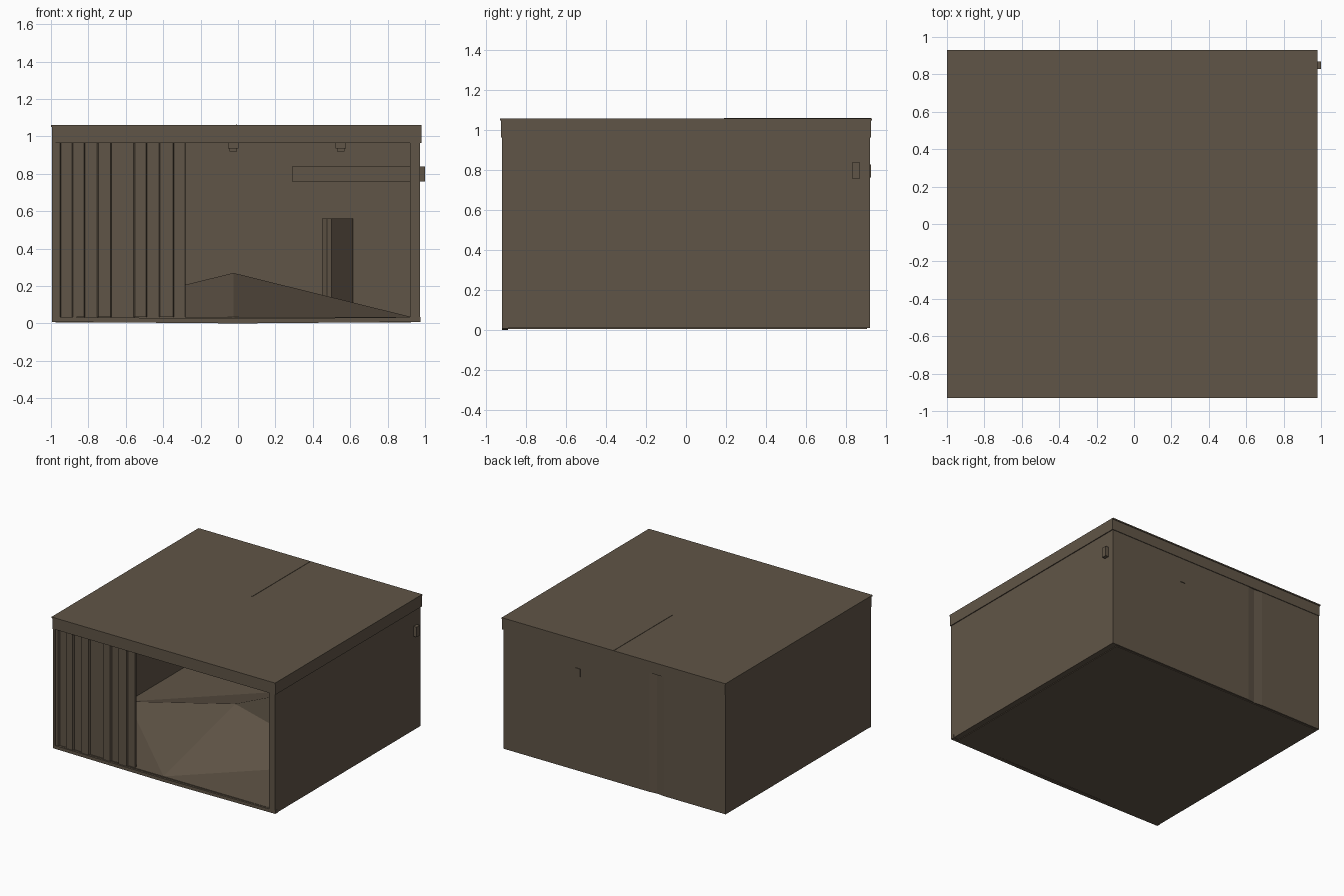
import bpy
import bmesh

cube = bpy.data.objects.get("Cube")
if cube:
    bpy.data.objects.remove(cube, do_unlink=True)

# One weathered brown colour for the whole shed
brown = bpy.data.materials.new("weathered brown")
brown.use_nodes = True
COLOUR = (0.118, 0.091, 0.063, 1)
brown.diffuse_color = COLOUR
bsdf = brown.node_tree.nodes["Principled BSDF"]
bsdf.inputs["Base Color"].default_value = COLOUR
bsdf.inputs["Roughness"].default_value = 0.9


def finish(name, bm):
    bmesh.ops.recalc_face_normals(bm, faces=bm.faces)
    mesh = bpy.data.meshes.new(name)
    bm.to_mesh(mesh)
    bm.free()
    mesh.materials.append(brown)
    obj = bpy.data.objects.new(name, mesh)
    bpy.context.collection.objects.link(obj)
    return obj


def box(name, x, y, z):
    """Box from (min, max) pairs on each axis."""
    bm = bmesh.new()
    bmesh.ops.create_cube(bm, size=1)
    for v in bm.verts:
        v.co = [pair[0] if c < 0 else pair[1] for c, pair in zip(v.co, (x, y, z))]
    return finish(name, bm)


def prism(name, outline, z0, z1):
    """Upright extrusion of a plan outline."""
    bm = bmesh.new()
    face = bm.faces.new([bm.verts.new((x, y, z0)) for x, y in outline])
    top = bmesh.ops.extrude_face_region(bm, geom=[face])["geom"]
    for v in top:
        if isinstance(v, bmesh.types.BMVert):
            v.co.z = z1
    return finish(name, bm)


# Roof cap with a thin top sheet
box("roof_cap", (-0.995, 0.98), (-0.925, 0.925), (0.965, 1.05))
box("roof_sheet", (-1.0, 0.98), (-0.93, 0.93), (1.05, 1.06))
box("roof_seam", (-0.012, -0.006), (0.19, 0.925), (1.058, 1.063))

# Side walls and back wall with a shallow pleat
box("left_wall", (-0.995, -0.975), (-0.92, 0.92), (0.01, 0.97))
box("right_wall", (0.92, 0.973), (-0.92, 0.92), (0.01, 0.97))
prism("back_wall", [(-0.99, 0.89), (-0.99, 0.92), (-0.45, 0.92), (-0.38, 0.912),
                    (-0.32, 0.92), (0.97, 0.92), (0.97, 0.89)], 0.01, 0.97)

# Floor with a flat underside and a heaved-up middle
bm = bmesh.new()
bmesh.ops.create_grid(bm, x_segments=2, y_segments=2, size=1)
for v in bm.verts:
    middle = v.co.length < 0.1
    v.co = (v.co.x * 0.95 - 0.025, v.co.y * 0.905, 0.27 if middle else 0.035)
bmesh.ops.triangulate(bm, faces=bm.faces)
rim = [e for e in bm.edges if e.is_boundary]
skirt = bmesh.ops.extrude_edge_only(bm, edges=rim)["geom"]
for v in skirt:
    if isinstance(v, bmesh.types.BMVert):
        v.co.z = 0.005
bmesh.ops.holes_fill(bm, edges=[e for e in bm.edges if e.is_boundary])
finish("floor", bm)

# Sill along the front, sagging in the middle
bm = bmesh.new()
rows = []
for x, z in ((-0.995, 0.008), (0, 0.0), (0.975, 0.008)):
    rows.append([bm.verts.new((x, y, z + h)) for y, h in
                 ((-0.92, 0), (-0.89, 0), (-0.89, 0.026), (-0.92, 0.026))])
for a, b in zip(rows, rows[1:]):
    for i in range(4):
        j = (i + 1) % 4
        bm.faces.new((a[i], a[j], b[j], b[i]))
bm.faces.new(rows[0])
bm.faces.new(rows[-1])
finish("front_sill", bm)

# Folding front panel: boards stepped in and out
edges = [-0.995, -0.95, -0.885, -0.82, -0.75, -0.68, -0.555, -0.49, -0.42, -0.345, -0.28]
plan = []
for i, (a, b) in enumerate(zip(edges, edges[1:])):
    y = -0.915 if i % 2 == 0 else -0.9
    plan += [(a + 0.003, y), (b - 0.003, y)]
prism("front_panel", plan + [(-0.28, -0.885), (-0.995, -0.885)], 0.034, 0.97)

# Flat duct along the back, leaving through the right and back walls
box("duct", (0.29, 1.0), (0.83, 0.87), (0.76, 0.84))
box("duct_outlet", (0.29, 0.33), (0.86, 0.925), (0.765, 0.83))

# Angled cupboard standing at the back
prism("cupboard", [(0.45, 0.895), (0.45, 0.74), (0.475, 0.72), (0.5, 0.725),
                   (0.615, 0.86), (0.615, 0.895)], 0.02, 0.56)

# Small lamps under the roof
for side, x in (("left", 0.55), ("right", -0.025)):
    box(side + "_lamp", (x - 0.028, x + 0.028), (0.35, 0.41), (0.935, 0.97))
    box(side + "_lamp_foot", (x - 0.02, x + 0.02), (0.36, 0.4), (0.92, 0.935))
